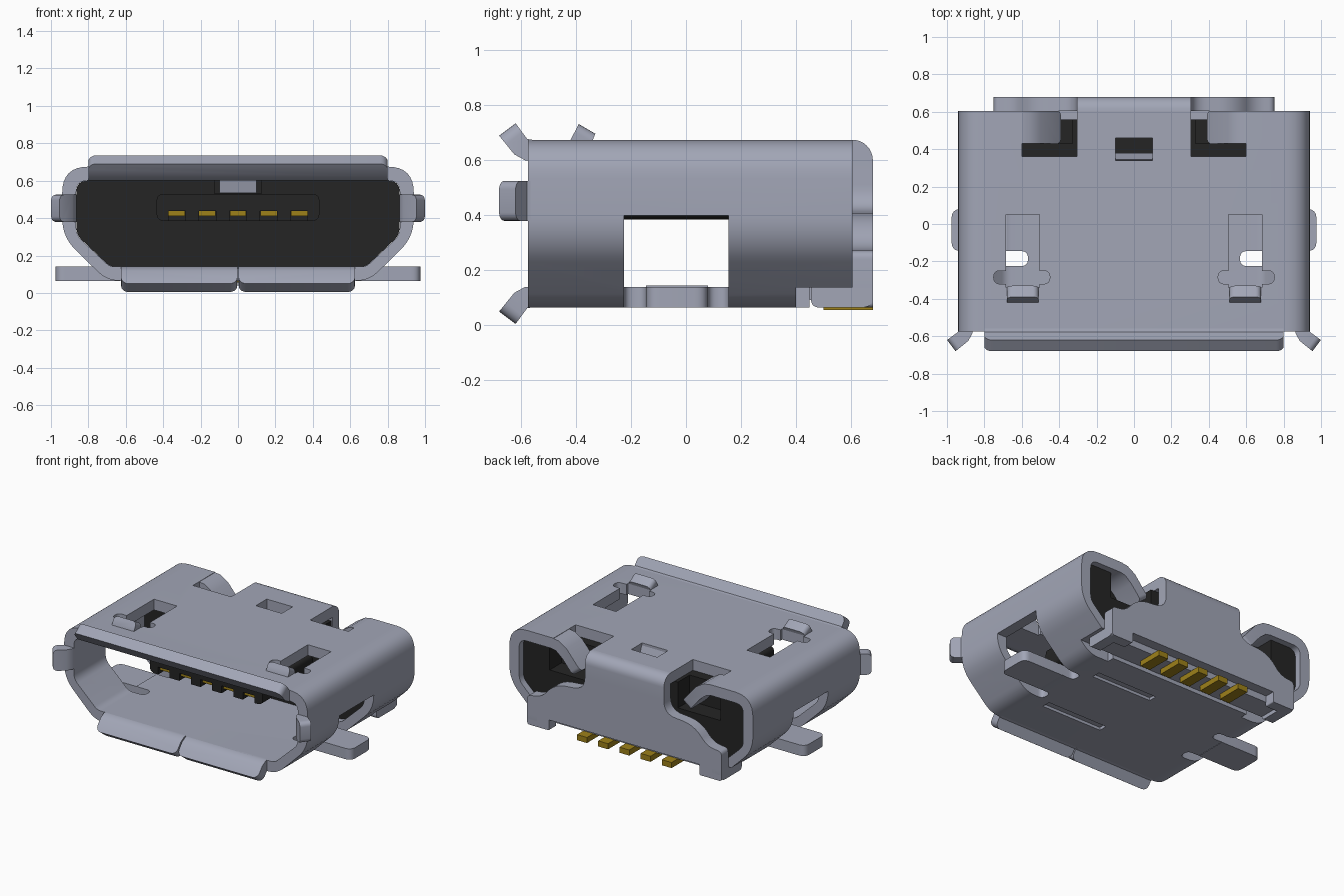
import bpy, bmesh, math
from mathutils import Vector

if "Cube" in bpy.data.objects:
    bpy.data.objects.remove(bpy.data.objects["Cube"])


def material(name, rgb):
    m = bpy.data.materials.new(name)
    m.use_nodes = True
    m.diffuse_color = (*rgb, 1)
    bsdf = m.node_tree.nodes["Principled BSDF"]
    bsdf.inputs["Base Color"].default_value = (*rgb, 1)
    bsdf.inputs["Roughness"].default_value = 0.5
    return m


STEEL = material("steel grey", (0.36, 0.38, 0.47))
BLACK = material("black plastic", (0.018, 0.018, 0.018))
GOLD = material("gold contact", (0.34, 0.22, 0.01))


def rounded(corners, steps=8):
    """Round each (a, b, trim) corner of a closed outline."""
    out, n = [], len(corners)
    for i, (a, b, trim) in enumerate(corners):
        p = Vector((a, b))
        if trim == 0:
            out.append((a, b))
            continue
        start = p + (Vector(corners[i - 1][:2]) - p).normalized() * trim
        end = p + (Vector(corners[(i + 1) % n][:2]) - p).normalized() * trim
        for k in range(steps + 1):
            t = k / steps
            out.append(tuple(start * (1 - t) ** 2 + p * 2 * t * (1 - t) + end * t * t))
    return out


def mirrored(half):
    """Close a right-hand outline with its mirror image."""
    return half + [(-c[0], *c[1:]) for c in reversed(half)]


def prism(name, pts, axis, lo, hi, mat=STEEL, flip=False, tip=None, radius=0.04):
    """Extrude an outline along an axis; tip names an outline edge whose ends get rounded."""
    place = {"x": lambda a, b, h: (h, a, b),
             "y": lambda a, b, h: (a, h, b),
             "z": lambda a, b, h: (a, b, h)}[axis]
    bm = bmesh.new()
    rings = [[bm.verts.new(place(a, b, h)) for a, b in pts] for h in (lo, hi)]
    n = len(pts)
    bm.faces.new(rings[0])
    bm.faces.new(rings[1])
    for i in range(n):
        j = (i + 1) % n
        bm.faces.new((rings[0][i], rings[0][j], rings[1][j], rings[1][i]))
    if tip is not None:
        edges = [bm.edges.get((r[tip], r[tip + 1])) for r in rings]
        bmesh.ops.bevel(bm, geom=edges, offset=radius, segments=5, profile=0.5, affect="EDGES")
    if flip:
        bmesh.ops.scale(bm, vec=(-1, 1, 1), verts=bm.verts)
    bmesh.ops.recalc_face_normals(bm, faces=bm.faces)
    mesh = bpy.data.meshes.new(name)
    bm.to_mesh(mesh)
    bm.free()
    mesh.materials.append(mat)
    ob = bpy.data.objects.new(name, mesh)
    bpy.context.collection.objects.link(ob)
    return ob


def box(name, x, y, z, mat=STEEL, flip=False):
    return prism(name, [(x[0], y[0]), (x[1], y[0]), (x[1], y[1]), (x[0], y[1])],
                 "z", z[0], z[1], mat, flip)


def cut(target, cutters):
    """Subtract the cutters from the target and remove them."""
    bpy.context.view_layer.objects.active = target
    for c in cutters:
        c.hide_render = True
        mod = target.modifiers.new("cut", "BOOLEAN")
        mod.operation, mod.solver, mod.object = "DIFFERENCE", "EXACT", c
        bpy.ops.object.modifier_apply(modifier=mod.name)
        bpy.data.objects.remove(c)


SIDES = (("left", False), ("right", True))

# Shell tube
outer = rounded(mirrored([(0.94, 0.675, 0.14), (0.94, 0.30, 0.10), (0.70, 0.065, 0.07)]))
inner_corners = mirrored([(0.865, 0.60, 0.06), (0.865, 0.31, 0.04), (0.685, 0.14, 0.03)])
inner = rounded(inner_corners)
shell = prism("shell", outer, "y", -0.575, 0.605)
cutters = [prism("bore", inner, "y", -1, 1)]
for side, f in SIDES:
    # Side window, foot reliefs, latch opening and rear top notch
    cutters.append(box("window", (0.72, 1.2), (-0.225, 0.155), (0, 0.40), flip=f))
    cutters.append(box("wall_gap", (0.68, 0.8), (-0.225, 0.155), (0.14, 0.40), flip=f))
    for y0, y1 in ((-0.225, -0.145), (0.08, 0.155)):
        relief = rounded([(0.567, y0, 0.037), (0.9, y0, 0), (0.9, y1, 0), (0.567, y1, 0.037)])
        cutters.append(prism("relief", relief, "z", 0, 0.2, flip=f))
    cutters.append(box("latch_hole", (0.505, 0.684), (-0.34, 0.05), (0.5, 0.8), flip=f))
    slot = rounded([(0.45, -0.32, 0.034), (0.75, -0.32, 0.034),
                    (0.75, -0.25, 0.034), (0.45, -0.25, 0.034)])
    cutters.append(prism("latch_slot", slot, "z", 0.5, 0.8, flip=f))
    cutters.append(box("top_notch", (0.305, 0.60), (0.36, 0.8), (0.5, 0.8), flip=f))
    cutters.append(box("rear_corner", (0.55, 1), (0.40, 0.8), (0, 0.138), flip=f))
cutters.append(box("rear_floor", (-0.6, 0.6), (0.45, 0.8), (0, 0.141)))
cutters.append(box("centre_hole", (-0.1, 0.1), (0.34, 0.46), (0.5, 0.8)))
for y in (-0.27, 0.22):
    cutters.append(box("floor_groove", (0.03, 0.5), (y - 0.03, y + 0.03), (0, 0.085)))
cut(shell, cutters)

# Flared mouth lips
lip = [(-0.56, 0.675), (-0.578, 0.678), (-0.62, 0.735), (-0.68, 0.69),
       (-0.625, 0.622), (-0.585, 0.60), (-0.56, 0.60)]
low_lip = [(y, 0.74 - z) for y, z in lip]
side_lip = [(z + 0.264, y) for y, z in lip]
prism("top_lip", lip, "x", -0.80, 0.80, tip=2)

for side, f in SIDES:
    prism(side + "_bottom_lip", low_lip, "x", 0.004, 0.625, flip=f, tip=2)
    prism(side + "_side_lip", side_lip, "z", 0.38, 0.525, flip=f, tip=2, radius=0.03)

    # Mounting foot
    foot = rounded([(0.66, -0.145, 0), (0.975, -0.145, 0.05), (0.975, 0.08, 0.05), (0.66, 0.08, 0)])
    prism(side + "_foot", foot, "z", 0.065, 0.14, flip=f)

    # Raised latch tab
    latch = [(-0.42, 0.60), (-0.42, 0.675), (-0.39, 0.732), (-0.33, 0.697),
             (-0.345, 0.66), (-0.345, 0.60)]
    prism(side + "_latch_tab", latch, "x", 0.51, 0.68, flip=f, tip=2, radius=0.03)

    # Finger bent down at the back
    finger = [(0.62, 0.675), (0.56, 0.667), (0.50, 0.63), (0.39, 0.50),
              (0.45, 0.455), (0.53, 0.55), (0.58, 0.592), (0.62, 0.60)]
    prism(side + "_rear_finger", finger, "y", 0.43, 0.605, flip=f, tip=3, radius=0.03)

    # Wing folded forward from the rear cover
    wing = rounded([(0.455, 0.138, 0), (0.455, 0.065, 0.03), (0.68, 0.065, 0.04), (0.68, 0.138, 0)])
    prism(side + "_rear_wing", wing, "x", 0.675, 0.75, flip=f)

# Rear cover with legs, rounded along its top edge
cover = rounded(mirrored([(0.305, 0.675, 0), (0.305, 0.42, 0.09), (0.54, 0.40, 0.09),
                          (0.64, 0.28, 0.06), (0.75, 0.27, 0.03), (0.75, 0.065, 0.02),
                          (0.58, 0.065, 0.01), (0.58, 0.138, 0)]))
rear_cover = prism("rear_cover", cover, "y", 0.605, 0.68)
corner = [(0.69, 0.69), (0.60, 0.69)] + [
    (0.605 + 0.075 * math.sin(k * math.pi / 16), 0.60 + 0.075 * math.cos(k * math.pi / 16))
    for k in range(9)] + [(0.69, 0.60)]
cut(rear_cover, [prism("top_round", corner, "x", -1, 1)])
box("rear_floor_tray", (-0.68, 0.68), (0.45, 0.61), (0.092, 0.142))

# Tab bent into the centre hole
prism("centre_tab", [(0.31, 0.62), (0.345, 0.66), (0.38, 0.57), (0.33, 0.535)], "x", -0.1, 0.1)

# Insulator block and tongue
body = rounded([(x * 0.998, z, t) for x, z, t in inner_corners])
insulator = prism("insulator", body, "y", 0.20, 0.56, BLACK)
cut(insulator, [box("tab_recess", (-0.125, 0.125), (0.1, 0.47), (0.532, 0.7), BLACK)]
    + [box("finger_recess", (0.33, 0.66), (0.43, 0.7), (0.42, 0.7), BLACK, f) for s, f in SIDES])
tongue_outline = rounded(mirrored([(0.435, 0.53, 0.04), (0.435, 0.385, 0.04)]))
tongue = prism("tongue", tongue_outline, "y", -0.35, 0.22, BLACK)
PINS = [i * 0.1635 for i in range(-2, 3)]
cut(tongue, [box("pin_groove", (x - 0.045, x + 0.045), (-0.5, 0.19), (0.3, 0.437), BLACK)
             for x in PINS])

# Contacts: inside the tongue and at the rear
for i, x in enumerate(PINS, 1):
    box(f"contact_{i}", (x - 0.044, x + 0.044), (-0.33, 0.21), (0.41, 0.439), GOLD)
    tail = [(0.50, 0.055), (0.68, 0.055), (0.68, 0.094), (0.50, 0.094)]
    prism(f"contact_tail_{i}", tail, "x", x - 0.038, x + 0.038, GOLD)

# Smooth the bends, keep sharp edges
bpy.ops.object.select_all(action="DESELECT")
for ob in bpy.context.collection.objects:
    if ob.type == "MESH":
        ob.select_set(True)
        bpy.context.view_layer.objects.active = ob
bpy.ops.object.shade_smooth_by_angle(angle=math.radians(30))
